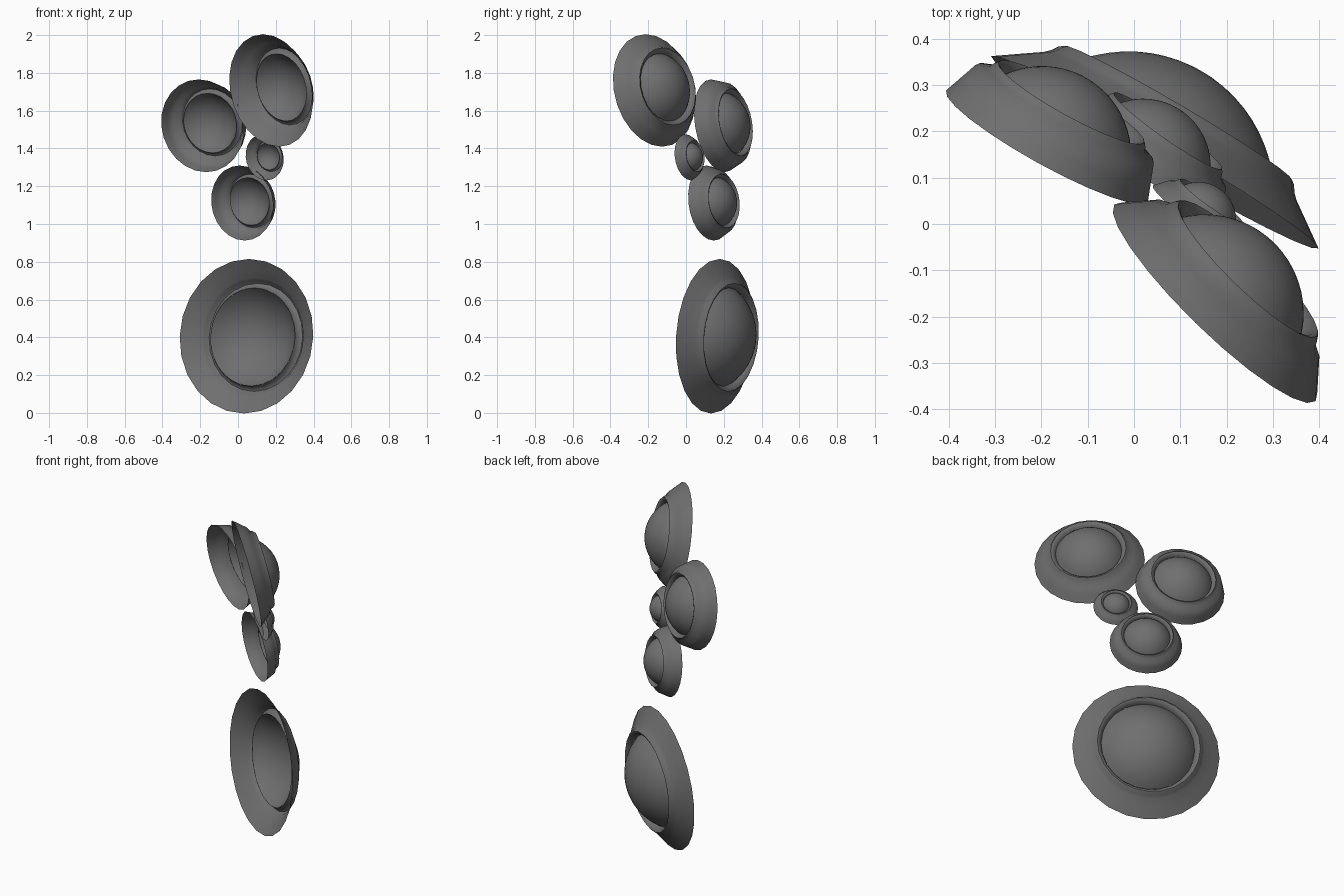
import bpy, bmesh, math
from mathutils import Vector

if "Cube" in bpy.data.objects:
    bpy.data.objects.remove(bpy.data.objects["Cube"])

# dark grey shared by all parts
dark = bpy.data.materials.new("dark_grey")
dark.diffuse_color = (0.16, 0.16, 0.16, 1)
dark.use_nodes = True
dark.node_tree.nodes["Principled BSDF"].inputs["Base Color"].default_value = dark.diffuse_color


def revolve(name, profile, segs, centre, axis):
    """Open shell of revolution: profile is (radius, height along axis)."""
    bm = bmesh.new()
    rings = []
    for r, h in profile:
        if r < 1e-6:
            rings.append([bm.verts.new((0, 0, h))])
        else:
            rings.append([bm.verts.new((r * math.cos(2 * math.pi * i / segs),
                                        r * math.sin(2 * math.pi * i / segs), h))
                          for i in range(segs)])
    for a, b in zip(rings, rings[1:]):
        for i in range(segs):
            j = (i + 1) % segs
            if len(b) == 1:
                bm.faces.new((a[i], a[j], b[0]))
            else:
                bm.faces.new((a[i], a[j], b[j], b[i]))
    me = bpy.data.meshes.new(name)
    bm.to_mesh(me)
    bm.free()
    me.materials.append(dark)
    ob = bpy.data.objects.new(name, me)
    bpy.context.collection.objects.link(ob)
    ob.rotation_mode = 'QUATERNION'
    ob.rotation_quaternion = Vector(axis).to_track_quat('Z', 'Y')
    ob.location = centre
    bpy.context.view_layer.objects.active = ob
    ob.select_set(True)
    bpy.ops.object.shade_smooth_by_angle(angle=math.radians(50))
    ob.select_set(False)


def cup(name, centre, axis, rim, shoulder, bead, groove, apex):
    """Conical flange with a raised bead and groove, closed by a dome."""
    (sr, sh), (br, bh), (gr, gh) = shoulder, bead, groove
    w = br - gr
    # straight cone, shallow shoulder, rounded bead, groove
    flange = [(rim, 0), ((rim + sr) / 2, sh / 2), (sr, sh),
              (br + w * 0.65, sh + (bh - sh) * 0.35),
              (br + w * 0.3, sh + (bh - sh) * 0.8),
              (br, bh), (br - w * 0.4, bh - (bh - gh) * 0.15),
              (br - w * 0.8, bh - (bh - gh) * 0.6), (gr, gh)]
    revolve(name + "_flange", flange, 24, centre, axis)
    # spherical cap
    s = apex - gh
    R = (gr * gr + s * s) / (2 * s)
    full = math.atan2(gr, R - s)
    n = 10
    dome = [(R * math.sin(full * (1 - k / n)),
             apex - R + R * math.cos(full * (1 - k / n))) for k in range(n + 1)]
    revolve(name + "_dome", dome, 40, centre, axis)


# large base cup
cup("base_cup", (0.045, 0.155, 0.406), (0.505, 0.86, -0.065),
    0.41, (0.316, 0.066), (0.287, 0.098), (0.26, 0.066), 0.202)
# upper right cup
cup("upper_right_cup", (0.175, -0.17, 1.707), (0.685, 0.7, 0.2),
    0.304, (0.25, 0.064), (0.208, 0.104), (0.182, 0.08), 0.181)
# upper left cup
cup("upper_left_cup", (-0.188, 0.168, 1.52), (0.477, 0.863, 0.165),
    0.249, (0.22, 0.08), (0.18, 0.11), (0.16, 0.085), 0.17)
# middle cup
cup("middle_cup", (0.022, 0.128, 1.111), (0.57, 0.81, 0.12),
    0.2, (0.174, 0.06), (0.143, 0.09), (0.127, 0.068), 0.142)
# small cup
cup("small_cup", (0.141, 0.012, 1.353), (0.57, 0.8, 0.14),
    0.123, (0.102, 0.028), (0.083, 0.046), (0.072, 0.034), 0.078)
